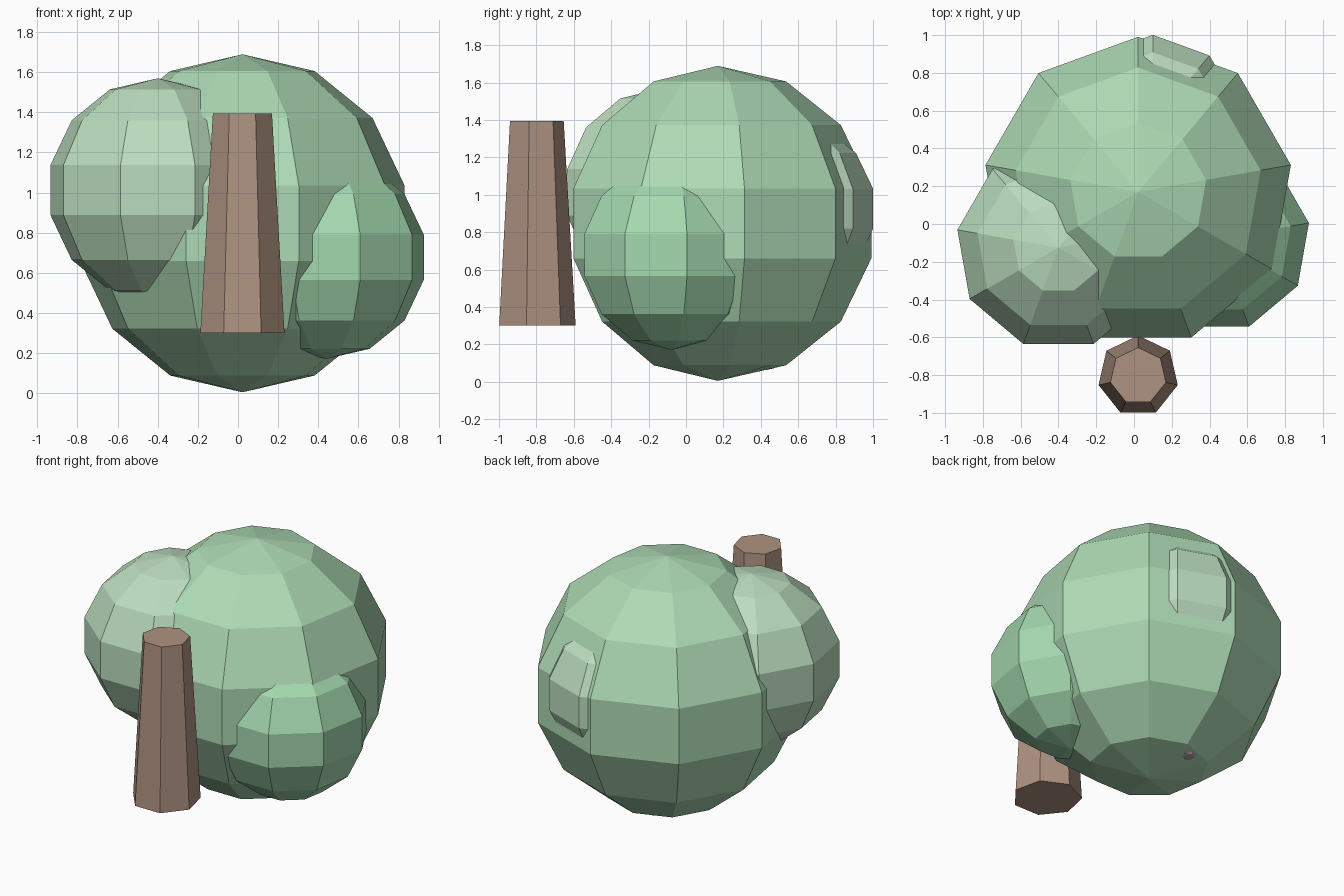
import bpy

if "Cube" in bpy.data.objects:
    bpy.data.objects.remove(bpy.data.objects["Cube"])


def material(name, rgb):
    m = bpy.data.materials.new(name)
    m.diffuse_color = (*rgb, 1)
    m.use_nodes = True
    m.node_tree.nodes["Principled BSDF"].inputs["Base Color"].default_value = m.diffuse_color
    return m


def finish(name, mat):
    ob = bpy.context.object
    ob.name = name
    ob.data.name = name
    ob.data.materials.append(mat)
    return ob


def leaf_clump(name, centre, radius, mat):
    # Low-poly ball: 9 sides, 7 bands, one vertex column facing +y
    bpy.ops.mesh.primitive_uv_sphere_add(
        segments=9, ring_count=7, radius=radius, location=centre)
    return finish(name, mat)


bark = material("bark", (0.42, 0.29, 0.22))
leaf = material("leaf", (0.42, 0.70, 0.46))
leaf_pale = material("leaf_pale", (0.50, 0.72, 0.52))
leaf_fresh = material("leaf_fresh", (0.37, 0.69, 0.43))
bud = material("bud", (0.40, 0.30, 0.32))

# Tapered seven-sided trunk standing in front of the foliage
bpy.ops.mesh.primitive_cone_add(
    vertices=7, radius1=0.215, radius2=0.151, depth=1.095,
    location=(0.022, -0.805, 0.8475))
finish("trunk", bark)

# Foliage: one large crown with smaller clumps pushed into it
leaf_clump("crown", (0.022, 0.17, 0.847), 0.842, leaf)
leaf_clump("left_clump", (-0.40, -0.125, 1.0125), 0.557, leaf_pale)
leaf_clump("right_clump", (0.44, -0.08, 0.6775), 0.506, leaf_fresh)
leaf_clump("back_clump", (0.10, 0.535, 0.925), 0.478, leaf_pale)

# Tiny tip showing through the underside of the crown
leaf_clump("underside_bud", (-0.06, 0.43, 0.163), 0.10, bud)
